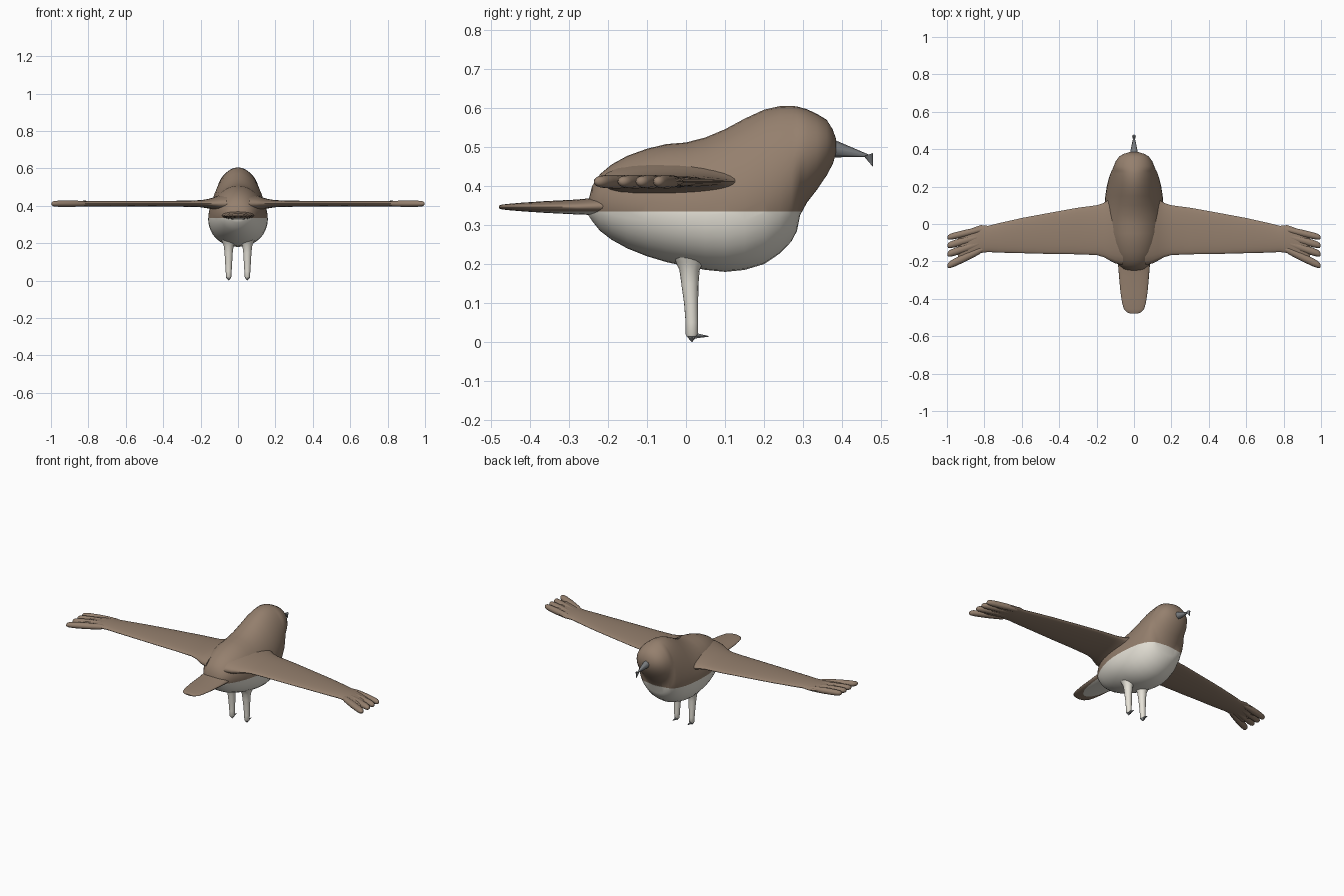
import bpy, bmesh, math
from mathutils import Vector


def material(name, rgb):
    m = bpy.data.materials.new(name)
    m.diffuse_color = (*rgb, 1)
    return m


brown = material("brown plumage", (0.30, 0.215, 0.155))
cream = material("cream belly", (0.80, 0.77, 0.69))
grey = material("grey horn", (0.19, 0.20, 0.21))
BELLY_Z = 0.335


def ring(center, u, v, egg=0.0, n=28):
    """Closed oval with half axes u, v; egg narrows it towards +v."""
    c, u, v = Vector(center), Vector(u), Vector(v)
    pts = []
    for i in range(n):
        t = 2 * math.pi * i / n
        pts.append(c + u * math.cos(t) * (1 - egg * math.sin(t)) + v * math.sin(t))
    return pts


def loft(name, rings, mats, two_tone=False, mirror=False):
    bm = bmesh.new()
    loops = [[bm.verts.new(p) for p in r] for r in rings]
    n = len(loops[0])
    for a, b in zip(loops, loops[1:]):
        for i in range(n):
            j = (i + 1) % n
            bm.faces.new((a[i], a[j], b[j], b[i]))
    bm.faces.new(loops[0])
    bm.faces.new(loops[-1])
    if mirror:
        geo = bmesh.ops.duplicate(bm, geom=bm.verts[:] + bm.edges[:] + bm.faces[:])
        for v in geo["geom"]:
            if isinstance(v, bmesh.types.BMVert):
                v.co.x *= -1
    if two_tone:
        bmesh.ops.bisect_plane(bm, geom=bm.verts[:] + bm.edges[:] + bm.faces[:],
                               plane_co=(0, 0, BELLY_Z), plane_no=(0, 0, 1))
    bmesh.ops.recalc_face_normals(bm, faces=bm.faces[:])
    for f in bm.faces:
        if two_tone and f.calc_center_median().z < BELLY_Z:
            f.material_index = 1
    me = bpy.data.meshes.new(name)
    bm.to_mesh(me)
    bm.free()
    for m in mats:
        me.materials.append(m)
    ob = bpy.data.objects.new(name, me)
    bpy.context.collection.objects.link(ob)
    bpy.context.view_layer.objects.active = ob
    ob.select_set(True)
    bpy.ops.object.shade_smooth_by_angle(angle=math.radians(50))
    ob.select_set(False)
    return ob


# Body and head: y, top z, bottom z, half width, egg factor
body = [(-.25, .36, .325, .03, 0), (-.24, .40, .31, .055, 0), (-.22, .43, .285, .08, 0),
        (-.19, .455, .262, .10, 0), (-.15, .477, .24, .12, .03), (-.10, .495, .22, .138, .06),
        (-.05, .507, .205, .15, .1), (0, .511, .194, .157, .12), (.05, .524, .185, .158, .15),
        (.10, .545, .18, .155, .2), (.15, .572, .185, .15, .22), (.20, .595, .20, .143, .2),
        (.24, .604, .227, .134, .16), (.27, .605, .258, .126, .1), (.284, .603, .285, .12, .06),
        (.292, .601, .325, .115, .02), (.31, .596, .358, .108, 0), (.335, .584, .39, .098, 0),
        (.36, .569, .427, .08, 0), (.375, .545, .455, .055, 0), (.384, .52, .483, .025, 0)]
loft("body", [ring((0, y, (t + b) / 2), (w, 0, 0), (0, 0, (t - b) / 2), e, 36)
              for y, t, b, w, e in body], [brown, cream], two_tone=True)

# Tail: y, centre z, half width, half thickness
tail = [(-.15, .35, .08, .035), (-.22, .348, .085, .023), (-.28, .346, .08, .019),
        (-.36, .346, .073, .015), (-.42, .346, .064, .011), (-.455, .346, .054, .008),
        (-.472, .346, .038, .006), (-.479, .346, .02, .003)]
loft("tail", [ring((0, y, z), (w, 0, 0), (0, 0, h)) for y, z, w, h in tail],
     [brown, cream], two_tone=True)

# Wings: x, leading y, trailing y, half thickness
wing = [(.06, .20, -.22, .055), (.10, .175, -.21, .045), (.13, .135, -.195, .034),
        (.16, .113, -.178, .025), (.20, .10, -.166, .019), (.30, .087, -.162, .016),
        (.45, .06, -.16, .015), (.60, .032, -.156, .015), (.72, .005, -.153, .015),
        (.78, -.01, -.15, .015), (.82, -.006, -.155, .016), (.87, -.024, -.175, .015),
        (.92, -.045, -.195, .012), (.94, -.055, -.20, .004)]
loft("wings", [ring((x, (a + b) / 2, .411), (0, (a - b) / 2, 0), (0, 0, h))
               for x, a, b, h in wing], [brown], mirror=True)

# Wing tip feathers: start y at x 0.80, end y at x 1.0, half width
for i, (y0, y1, w) in enumerate([(-.026, -.072, .018), (-.06, -.116, .02),
                                 (-.095, -.162, .021), (-.13, -.224, .022)]):
    rings = []
    for t, s in [(0, .5), (.15, .9), (.5, 1.05), (.8, 1), (.93, .85), (.98, .6), (1, .25)]:
        rings.append(ring((.80 + .198 * t, y0 + (y1 - y0) * t, .411),
                          (0, w * s, 0), (0, 0, .017 * s), n=14))
    loft(f"tip_feather_{i + 1}", rings, [brown], mirror=True)

# Legs: z, centre y, half width x, half depth y
leg = [(.23, .01, .045, .05), (.205, .01, .034, .036), (.185, .009, .026, .026),
       (.15, .01, .022, .022), (.10, .013, .019, .018), (.05, .015, .016, .016),
       (.02, .015, .014, .016), (.012, .015, .010, .011)]
loft("legs", [ring((.05, y, z), (w, 0, 0), (0, d, 0), n=16) for z, y, w, d in leg],
     [cream], mirror=True)

# Feet and forward claws
loft("feet", [ring((.05, .015, .016), (.014, 0, 0), (0, .014, 0), n=8),
              ring((.05, .015, .001), (.001, 0, 0), (0, .001, 0), n=8)], [grey], mirror=True)
loft("claws", [ring((.05, .02, .017), (.009, 0, 0), (0, 0, .009), n=6),
               ring((.05, .058, .015), (.001, 0, 0), (0, 0, .001), n=6)], [grey], mirror=True)

# Beak with a small downward hook at the tip
loft("beak", [ring((0, .372, .497), (.023, 0, 0), (0, 0, .024), n=8),
              ring((0, .468, .477), (.003, 0, 0), (0, 0, .003), n=8)], [grey])
loft("beak_hook", [ring((0, .467, .48), (.010, 0, 0), (0, .012, .004), n=8),
                   ring((0, .478, .45), (.001, 0, 0), (0, .001, 0), n=8)], [grey])
